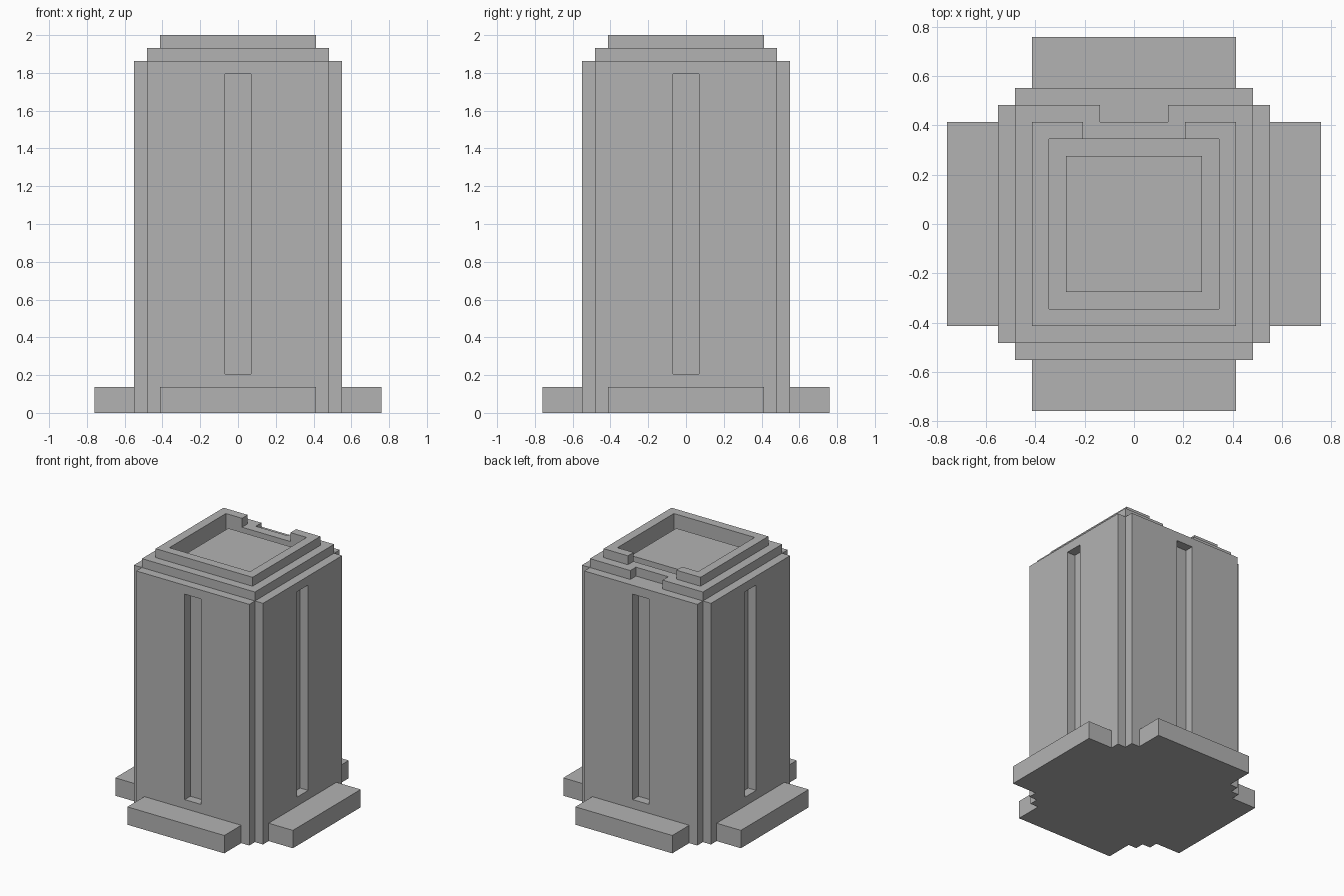
import bpy
import bmesh

cube = bpy.data.objects.get("Cube")
if cube:
    bpy.data.objects.remove(cube)

# Every dimension is a whole number of modules; the tower is 29 modules tall
U = 2 / 29

stone = bpy.data.materials.new("grey stone")
stone.use_nodes = True
GREY = (0.45, 0.45, 0.45, 1)
stone.diffuse_color = GREY
stone.node_tree.nodes["Principled BSDF"].inputs["Base Color"].default_value = GREY


def prism(name, outline, low, high):
    """Extrude a plan outline between two heights, in modules."""
    bm = bmesh.new()
    base = bm.faces.new([bm.verts.new((x * U, y * U, low * U)) for x, y in outline])
    top = bmesh.ops.extrude_face_region(bm, geom=[base])["geom"]
    bmesh.ops.translate(bm, vec=(0, 0, (high - low) * U),
                        verts=[v for v in top if isinstance(v, bmesh.types.BMVert)])
    bmesh.ops.recalc_face_normals(bm, faces=bm.faces)
    mesh = bpy.data.meshes.new(name)
    bm.to_mesh(mesh)
    bm.free()
    mesh.materials.append(stone)
    obj = bpy.data.objects.new(name, mesh)
    bpy.context.collection.objects.link(obj)
    return obj


def rect(x0, x1, y0, y1):
    return [(x0, y0), (x1, y0), (x1, y1), (x0, y1)]


def square(h):
    return rect(-h, h, -h, h)


def cut(target, cutter):
    """Subtract the cutter, apply the result and discard the cutter."""
    mod = target.modifiers.new("cut", 'BOOLEAN')
    mod.operation = 'DIFFERENCE'
    mod.solver = 'EXACT'
    mod.object = cutter
    cutter.hide_render = True
    bpy.context.view_layer.objects.active = target
    bpy.ops.object.modifier_apply(modifier=mod.name)
    bpy.data.objects.remove(cutter)


# The four sides as plan rectangles, from an across and an outward range
def sides(half, near, far):
    return {"front": rect(-half, half, -far, -near), "back": rect(-half, half, near, far),
            "right": rect(-far, -near, -half, half), "left": rect(near, far, -half, half)}


# Tower body: square with stepped corners and a tall slot in each side
quarter = [(8, -7), (8, 7), (7, 7)]
plan = []
for turn in range(4):
    plan += quarter
    quarter = [(-y, x) for x, y in quarter]
body = prism("tower_body", plan, 0, 27)
for side, outline in sides(1, 7, 9).items():
    cut(body, prism("slot_cutter", outline, 3, 26))

# Low plinths around the foot
for side, outline in sides(6, 8, 11).items():
    prism(side + "_plinth", outline, 0, 2)

# Roof step, notched at the back and open in the middle
roof = prism("roof_step", [(-7, -7), (7, -7), (7, 7), (2, 7), (2, 6),
                           (-2, 6), (-2, 7), (-7, 7)], 27, 28)
cut(roof, prism("pit_cutter", square(5), 26, 30))

# Parapet with a gap at the back
prism("parapet", [(-6, -6), (6, -6), (6, 6), (3, 6), (3, 5), (5, 5), (5, -5),
                  (-5, -5), (-5, 5), (-3, 5), (-3, 6), (-6, 6)], 28, 29)

# Raised roof slab inside the gutter
prism("roof_slab", square(4), 27, 28)
